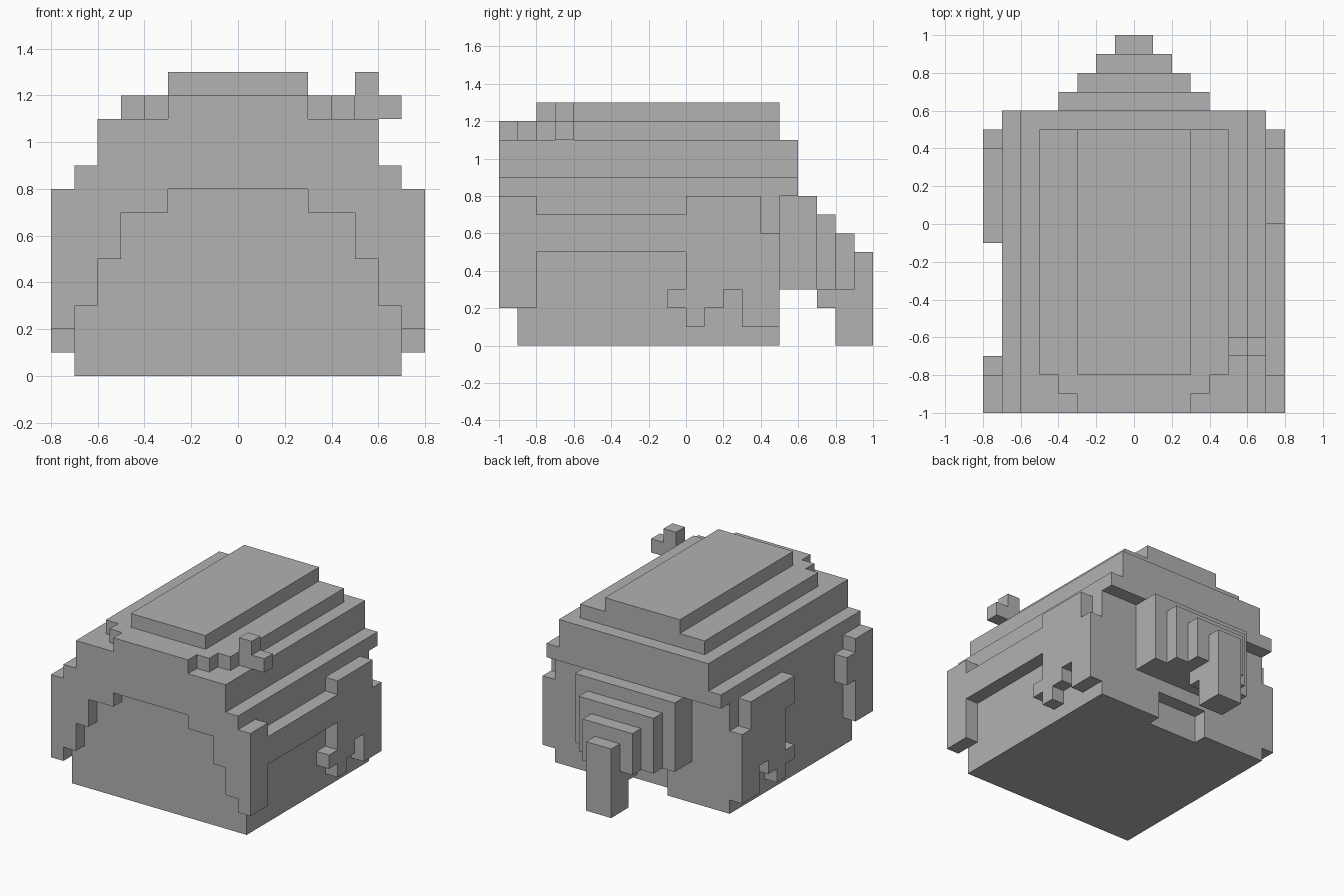
import bpy
import bmesh
from mathutils import Vector

UNIT = 0.1  # edge length of one block

cube = bpy.data.objects.get("Cube")
if cube:
    bpy.data.objects.remove(cube, do_unlink=True)

grey = bpy.data.materials.new("plain_grey")
grey.use_nodes = True
colour = (0.445, 0.445, 0.445, 1)
grey.diffuse_color = colour
grey.node_tree.nodes["Principled BSDF"].inputs["Base Color"].default_value = colour

owner = {}  # block cell -> part name


def box(part, x0, x1, y0, y1, z0, z1):
    """Fill a range of blocks, leaving blocks that other parts already own."""
    for x in range(x0, x1):
        for y in range(y0, y1):
            for z in range(z0, z1):
                owner.setdefault((x, y, z), part)


def centred(part, half, y0, y1, z0, z1):
    box(part, -half, half, y0, y1, z0, z1)


def sides(part, y0, y1, z0, z1, inner=7, outer=8):
    """Fill the same blocks on both sides."""
    box(part, inner, outer, y0, y1, z0, z1)
    box(part, -outer, -inner, y0, y1, z0, z1)


# Head, with a notch at the nape
centred("head", 7, -9, 4, 0, 8)
sides("head", 4, 5, 0, 8, inner=2, outer=7)
centred("head", 2, 4, 5, 2, 8)

# Stepped crown of hair
centred("hair_crown", 7, -10, 6, 8, 9)
centred("hair_crown", 6, -10, 6, 9, 11)
centred("hair_crown", 5, -8, 5, 11, 12)
centred("hair_crown", 4, -9, -8, 11, 12)
centred("hair_crown", 3, -10, -9, 11, 12)
centred("hair_crown", 3, -8, 5, 12, 13)

# Fringe that arches around the face
for inner, outer, bottom in ((0, 3, 8), (3, 5, 7), (5, 6, 5), (6, 7, 3)):
    sides("hair_fringe", -10, -9, bottom, 8, inner, outer)

# Side locks: front lock, then the ragged back lock
sides("side_locks", -10, -8, 2, 8)
for y, bottom, top in ((0, 1, 8), (1, 2, 8), (2, 3, 8), (3, 1, 8), (4, 1, 6)):
    sides("side_locks", y, y + 1, bottom, top)
sides("side_locks", -1, 0, 2, 3)

# The left band runs right through, the right one is broken
box("side_locks", 7, 8, -8, 0, 5, 7)
box("side_locks", -8, -7, -8, -7, 5, 7)
box("side_locks", -8, -7, -1, 0, 6, 8)

# Ponytail tapering to a hanging tip
centred("ponytail", 4, 5, 7, 3, 8)
centred("ponytail", 3, 7, 8, 3, 7)
centred("ponytail", 2, 8, 9, 3, 6)
centred("ponytail", 1, 9, 10, 0, 5)
centred("ponytail", 1, 8, 9, 0, 3)
centred("ponytail", 1, 7, 8, 2, 3)

# Small hair ornament on the left
box("hair_ornament", 5, 6, -7, -6, 11, 13)
box("hair_ornament", 6, 7, -7, -6, 11, 12)


def build_part(part):
    """Make one object from the exposed block faces of a part."""
    bm = bmesh.new()
    for cell in [c for c, name in owner.items() if name == part]:
        centre = Vector(cell) + Vector((0.5, 0.5, 0.5))
        for axis in range(3):
            for sign in (-1, 1):
                normal = Vector((0, 0, 0))
                normal[axis] = sign
                if tuple(int(v) for v in Vector(cell) + normal) in owner:
                    continue
                u, v = Vector((0, 0, 0)), Vector((0, 0, 0))
                u[(axis + 1) % 3] = 0.5
                v[(axis + 2) % 3] = 0.5 * sign
                mid = centre + normal * 0.5
                corners = (mid - u - v, mid + u - v, mid + u + v, mid - u + v)
                bm.faces.new([bm.verts.new(p * UNIT) for p in corners])
    bmesh.ops.remove_doubles(bm, verts=bm.verts, dist=UNIT / 100)
    bmesh.ops.dissolve_limit(bm, angle_limit=UNIT / 10, verts=bm.verts, edges=bm.edges)
    mesh = bpy.data.meshes.new(part)
    bm.to_mesh(mesh)
    bm.free()
    mesh.materials.append(grey)
    bpy.context.collection.objects.link(bpy.data.objects.new(part, mesh))


for part in sorted(set(owner.values())):
    build_part(part)
